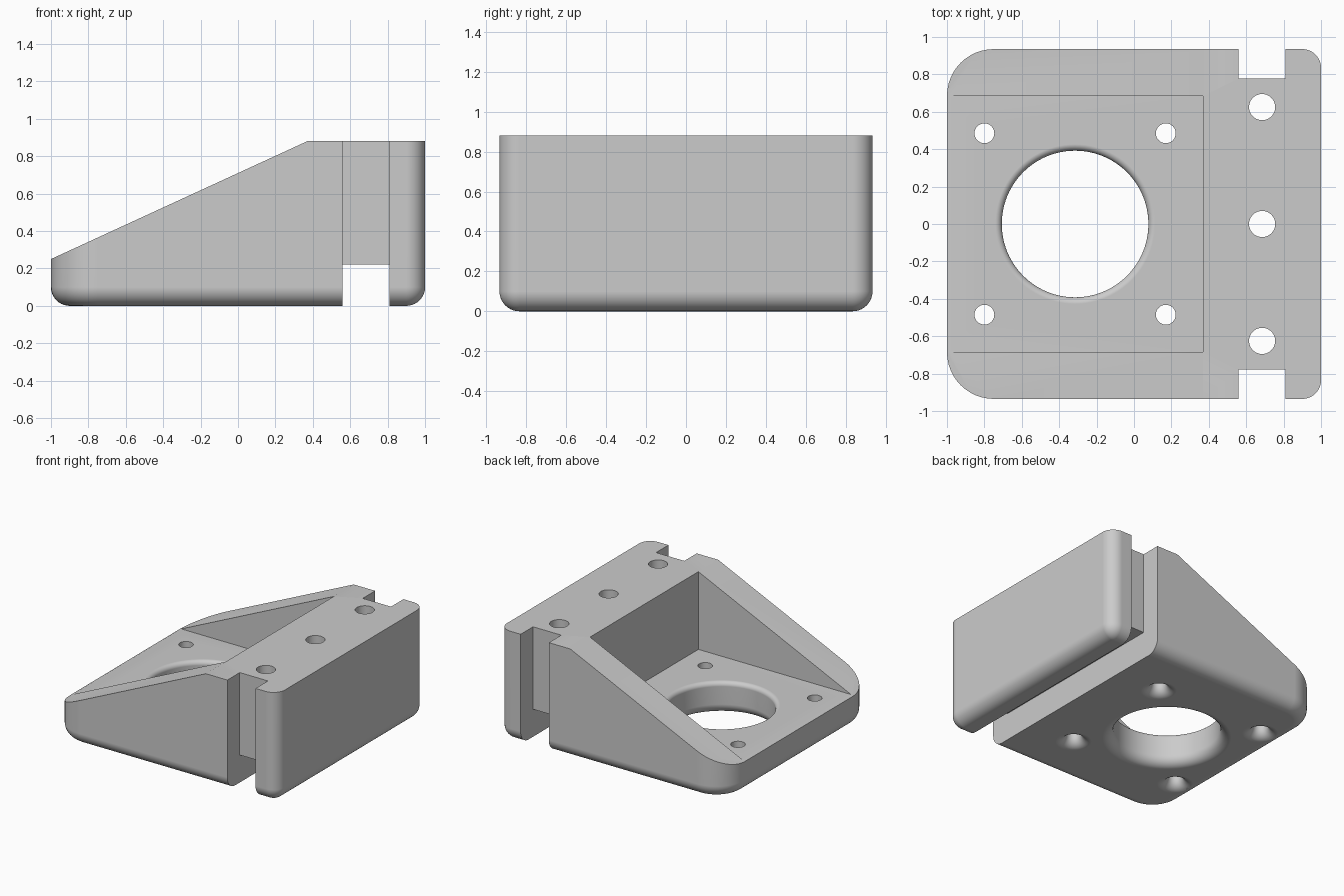
import bpy, bmesh, math
from mathutils import Vector

cube = bpy.data.objects.get("Cube")
if cube:
    bpy.data.objects.remove(cube, do_unlink=True)

grey = bpy.data.materials.new("light grey")
grey.use_nodes = True
colour = (0.6, 0.6, 0.6, 1)
grey.diffuse_color = colour
grey.node_tree.nodes["Principled BSDF"].inputs["Base Color"].default_value = colour

HALF_X, HALF_Y, HEIGHT = 1.0, 0.935, 0.88
FILLET, FLOOR = 0.1, 0.258


def skin(name, rings):
    """Closed solid made by bridging a stack of equal-length rings."""
    bm = bmesh.new()
    loops = [[bm.verts.new(p) for p in ring] for ring in rings]
    n = len(loops[0])
    for a, b in zip(loops, loops[1:]):
        for i in range(n):
            j = (i + 1) % n
            bm.faces.new((a[i], a[j], b[j], b[i]))
    bm.faces.new(loops[0][::-1])
    bm.faces.new(loops[-1])
    bmesh.ops.recalc_face_normals(bm, faces=bm.faces)
    mesh = bpy.data.meshes.new(name)
    bm.to_mesh(mesh)
    bm.free()
    obj = bpy.data.objects.new(name, mesh)
    mesh.materials.append(grey)
    bpy.context.collection.objects.link(obj)
    return obj


def outline(inset, z, steps=12):
    """Rounded rectangle: wide corners at -x, tight corners at +x."""
    pts = []
    for quarter, (sx, sy) in enumerate([(1, 1), (-1, 1), (-1, -1), (1, -1)]):
        full = 0.1 if sx > 0 else 0.25
        r = max(full - inset, 0.002)
        cx, cy = sx * (HALF_X - inset - r), sy * (HALF_Y - inset - r)
        for k in range(steps + 1):
            a = (quarter + k / steps) * math.pi / 2
            pts.append(Vector((cx + r * math.cos(a), cy + r * math.sin(a), z)))
    return pts


def lathe(name, x, y, profile, sides=64):
    turn = [2 * math.pi * k / sides for k in range(sides)]
    return skin(name, [[(x + r * math.cos(a), y + r * math.sin(a), z) for a in turn]
                       for r, z in profile])


def box(name, x0, x1, y0, y1, z0, z1):
    return skin(name, [[(x0, y0, z), (x1, y0, z), (x1, y1, z), (x0, y1, z)]
                       for z in (z0, z1)])


def hole_profile(r, flare, top, lip=0):
    """Bore with a rounded mouth underneath and an optional rounded top lip."""
    quarter = [k / 8 * math.pi / 2 for k in range(9)]
    pts = [(r + flare, -0.1)]
    pts += [(r + flare * (1 - math.sin(a)), flare * (1 - math.cos(a))) for a in quarter]
    if lip:
        pts += [(r + lip * (1 - math.cos(a)), top - lip * (1 - math.sin(a))) for a in quarter]
        pts.append((r + lip, top + 0.1))
    else:
        pts.append((r, top + 0.1))
    return pts


# Block with a rounded lower edge
rings = []
for k in range(11):
    a = k / 10 * math.pi / 2
    rings.append(outline(FILLET * (1 - math.sin(a)), FILLET * (1 - math.cos(a))))
rings.append(outline(0, HEIGHT))
body = skin("bracket_body", rings)

# Sloping top of the side walls
slope = (HEIGHT - 0.25) / 1.37
wedge = [(-1.2, 0.25 - 0.2 * slope), (0.37 + 0.2, HEIGHT + 0.2 * slope), (-1.2, 1.2)]
cutters = [skin("slope_cutter", [[(x, y, z) for x, z in wedge] for y in (-1.2, 1.2)])]

# Open pocket, underside groove and the two side slots
cutters.append(box("pocket_cutter", -1.2, 0.37, -0.685, 0.685, FLOOR, 1.2))
cutters.append(box("groove_cutter", 0.56, 0.81, -1.2, 1.2, -0.2, 0.22))
for side in (-1, 1):
    y0, y1 = sorted((side * 0.778, side * 1.2))
    cutters.append(box("slot_cutter", 0.56, 0.81, y0, y1, -0.2, 1.2))

# Large opening with four small holes around it
cx = -0.315
cutters.append(lathe("opening_cutter", cx, 0, hole_profile(0.392, 0.08, FLOOR, 0.035), 96))
for sx in (-1, 1):
    for sy in (-1, 1):
        cutters.append(lathe("small_hole_cutter", cx + sx * 0.485, sy * 0.485,
                             hole_profile(0.053, 0.08, FLOOR), 40))

# Row of three holes in the top
for y in (-0.625, 0, 0.625):
    cutters.append(lathe("top_hole_cutter", 0.685, y, [(0.07, 0.1), (0.07, 1.2)], 40))

bpy.ops.object.select_all(action='DESELECT')
body.select_set(True)
bpy.context.view_layer.objects.active = body
for cutter in cutters:
    mod = body.modifiers.new("cut", 'BOOLEAN')
    mod.operation = 'DIFFERENCE'
    mod.solver = 'EXACT'
    mod.object = cutter
    bpy.ops.object.modifier_apply(modifier=mod.name)
    bpy.data.objects.remove(cutter, do_unlink=True)

# Smooth fillets, crisp edges and flat large faces
bpy.ops.object.shade_smooth_by_angle(angle=math.radians(25))
weighted = body.modifiers.new("even_normals", 'WEIGHTED_NORMAL')
weighted.keep_sharp = True
